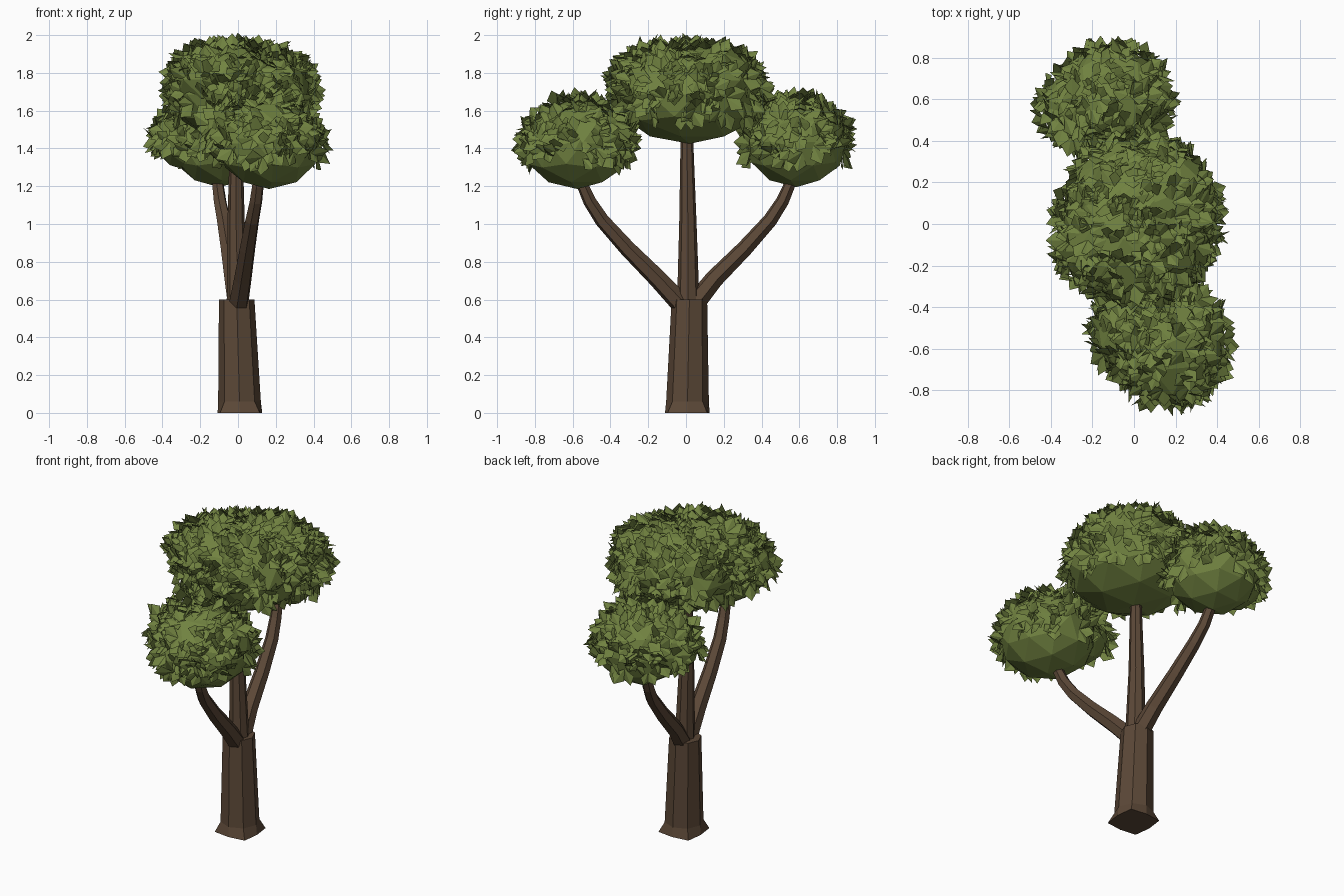
import bpy, bmesh, math, random
from mathutils import Vector, Matrix

if "Cube" in bpy.data.objects:
    bpy.data.objects.remove(bpy.data.objects["Cube"])

random.seed(7)


def material(name, col):
    m = bpy.data.materials.new(name)
    m.diffuse_color = (*col, 1)
    m.use_nodes = True
    m.node_tree.nodes["Principled BSDF"].inputs["Base Color"].default_value = m.diffuse_color
    return m


bark = material("brown bark", (0.105, 0.064, 0.038))
green = material("leaf green", (0.165, 0.225, 0.052))


def finish(bm, name, mat):
    me = bpy.data.meshes.new(name)
    bm.to_mesh(me)
    bm.free()
    me.materials.append(mat)
    ob = bpy.data.objects.new(name, me)
    bpy.context.collection.objects.link(ob)
    return ob


def tube(name, path, sides, turn=0.0, upright=False, root_flare=0.0):
    """Faceted tapering tube; path is a list of (x, y, z, radius)."""
    bm = bmesh.new()
    pts = [Vector(p[:3]) for p in path]
    rings = []
    for i, p in enumerate(pts):
        d = (pts[min(i + 1, len(pts) - 1)] - pts[max(i - 1, 0)]).normalized()
        if upright:
            d = Vector((0, 0, 1))
        u = Vector((1, 0, 0))
        u = (u - d * u.dot(d)).normalized()
        v = d.cross(u)
        ring = []
        for k in range(sides):
            a = turn + k * math.tau / sides
            r = path[i][3] + (root_flare if i == 0 and k % 2 else 0)
            ring.append(bm.verts.new(p + r * (u * math.cos(a) + v * math.sin(a))))
        rings.append(ring)
    for a, b in zip(rings, rings[1:]):
        for k in range(sides):
            j = (k + 1) % sides
            bm.faces.new((a[k], a[j], b[j], b[k]))
    bm.faces.new(rings[0][::-1])
    bm.faces.new(rings[-1])
    return finish(bm, name, bark)


# Trunk with flared roots, and three limbs
tube("trunk", [(0.01, 0.007, 0, 0.118), (0.008, 0.008, 0.06, 0.113),
               (-0.007, 0.018, 0.6, 0.094)], 8, 0, True, 0.03)
tube("middle_branch", [(0, 0.012, 0.56, 0.06), (-0.01, 0.01, 1.0, 0.046),
                       (-0.01, 0.004, 1.5, 0.032)], 8, 0.0)
for name, s in (("back_branch", 1), ("front_branch", -1)):
    tube(name, [(0, s * 0.02 + 0.01, 0.56, 0.056), (-s * 0.025, s * 0.15, 0.71, 0.05),
                (-s * 0.05, s * 0.31, 0.87, 0.044), (-s * 0.075, s * 0.445, 1.02, 0.039),
                (-s * 0.095, s * 0.51, 1.12, 0.035), (-s * 0.105, s * 0.545, 1.2, 0.032),
                (-s * 0.115, s * 0.56, 1.30, 0.03)], 6, 0.3)


def add_leaf_tuft(bm, root, n):
    """Fan of broad pointed leaves, each folded along its midrib."""
    t = n.orthogonal().normalized()
    start = random.uniform(0, math.tau)
    count = random.choice((2, 3, 3))
    for k in range(count):
        a = start + k * random.uniform(0.75, 1.15)
        out = Matrix.Rotation(a, 3, n) @ t
        side = n.cross(out)
        size = random.uniform(0.075, 0.11)
        tilt = random.uniform(0.15, 0.75)
        along = out * math.cos(tilt) + n * math.sin(tilt)
        up = n * math.cos(tilt) - out * math.sin(tilt)
        v0 = bm.verts.new(root - n * 0.01)
        tip = bm.verts.new(root + along * size)
        for w in (1, -1):
            edge = bm.verts.new(root + along * size * 0.55 + side * w * size * 0.4
                                - up * size * 0.14)
            bm.faces.new((v0, tip, edge) if w > 0 else (v0, edge, tip))


def canopy(name, blobs):
    """blobs: (centre, radii, tuft count, lowest leaf direction)."""
    core, leaves = bmesh.new(), bmesh.new()
    for b in blobs:
        c, r, count, low = b
        m = Matrix.Translation(c) @ Matrix.Diagonal((*r, 1)) @ Matrix.Rotation(0.4, 4, 'Z')
        bmesh.ops.create_icosphere(core, subdivisions=2, radius=1.02, matrix=m)
        # tufts spread evenly in a jittered spiral
        for i in range(count):
            z = low + (1 - low) * (i + random.random()) / count
            a = i * 2.39996 + random.uniform(-0.25, 0.25)
            q = math.sqrt(1 - z * z)
            d = (q * math.cos(a), q * math.sin(a), z)
            p = Vector([c[j] + d[j] * r[j] for j in range(3)])
            # skip tufts buried in a neighbouring blob
            if any(sum(((p[j] - o[0][j]) / o[1][j]) ** 2 for j in range(3)) < 0.88
                   for o in blobs if o is not b):
                continue
            add_leaf_tuft(leaves, p, Vector([d[j] / r[j] for j in range(3)]).normalized())
    finish(core, name + "_core", green)
    finish(leaves, name + "_leaves", green)


# Large top crown and two smaller side crowns
canopy("top_crown", [
    ((0.02, 0.02, 1.685), (0.375, 0.395, 0.255), 190, -0.45),
    ((-0.05, -0.07, 1.765), (0.31, 0.30, 0.185), 110, -0.2),
    ((0.09, 0.10, 1.76), (0.29, 0.28, 0.185), 80, -0.2),
])
canopy("front_crown", [
    ((0.165, -0.575, 1.425), (0.275, 0.285, 0.235), 120, -0.35),
    ((-0.02, -0.53, 1.47), (0.17, 0.18, 0.16), 50, -0.3),
])
canopy("back_crown", [
    ((-0.10, 0.585, 1.435), (0.26, 0.265, 0.235), 110, -0.35),
    ((-0.28, 0.56, 1.45), (0.16, 0.175, 0.16), 50, -0.3),
])
